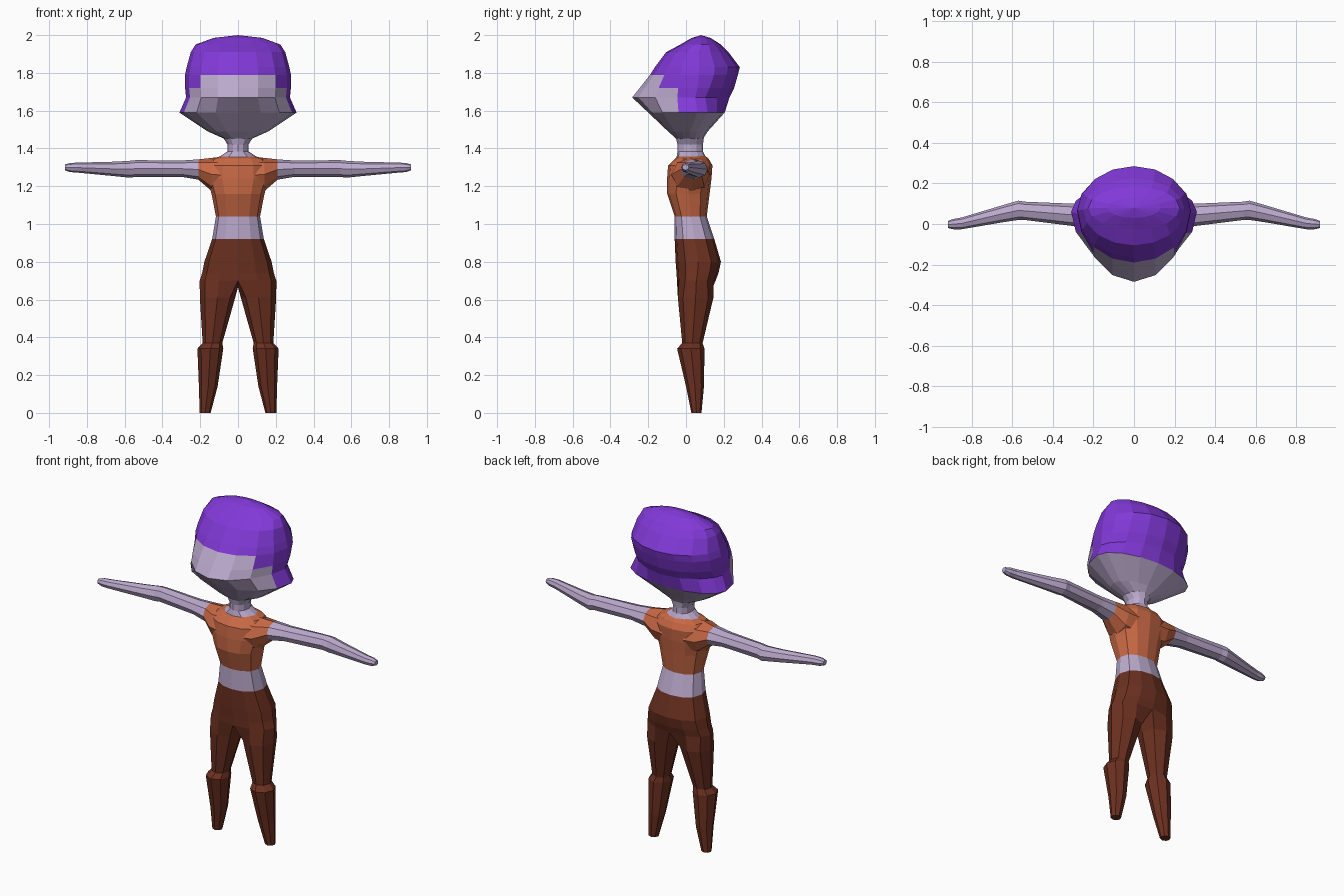
import bpy, bmesh
from math import sin, cos, pi, copysign

if "Cube" in bpy.data.objects:
    bpy.data.objects.remove(bpy.data.objects["Cube"])


def material(name, rgb):
    m = bpy.data.materials.new(name)
    m.diffuse_color = (*rgb, 1)
    m.use_nodes = True
    m.node_tree.nodes["Principled BSDF"].inputs["Base Color"].default_value = m.diffuse_color
    return m


SKIN = material("skin", (0.50, 0.40, 0.61))
HAIR = material("hair", (0.22, 0.04, 0.68))
TOP = material("top", (0.58, 0.14, 0.06))
PANTS = material("pants", (0.15, 0.03, 0.015))


def ring(z, hw, yf, yb, ym=None, p=1.0, n=12):
    """Horizontal oval starting at the front; p < 1 boxier, p > 1 more pointed."""
    ym = (yf + yb) / 2 if ym is None else ym
    pts = []
    for k in range(n):
        a = 2 * pi * k / n
        c = cos(a)
        if abs(c) < 1e-6:
            c = 0.0
        y = copysign(abs(c) ** p, c)
        pts.append((hw * sin(a), ym - y * ((ym - yf) if c > 0 else (yb - ym)), z))
    return pts


def loft(name, rings, mat, keep=None, start=False, end=False, flip=1):
    """Skin a list of equal rings; keep(i, j) chooses which quads are made."""
    bm = bmesh.new()
    vs = [[bm.verts.new((x * flip, y, z)) for x, y, z in r] for r in rings]
    n = len(rings[0])
    for i in range(len(rings) - 1):
        for j in range(n):
            if keep is None or keep(i, j):
                k = (j + 1) % n
                bm.faces.new((vs[i][j], vs[i][k], vs[i + 1][k], vs[i + 1][j]))
    if start:
        bm.faces.new(vs[0])
    if end:
        bm.faces.new(vs[-1])
    loose = [v for v in bm.verts if not v.link_faces]
    bmesh.ops.delete(bm, geom=loose, context='VERTS')
    bmesh.ops.remove_doubles(bm, verts=bm.verts[:], dist=1e-5)
    bmesh.ops.recalc_face_normals(bm, faces=bm.faces[:])
    me = bpy.data.meshes.new(name)
    bm.to_mesh(me)
    bm.free()
    me.materials.append(mat)
    ob = bpy.data.objects.new(name, me)
    bpy.context.collection.objects.link(ob)
    return ob


# Head and hair share one set of rings, split by face region
N = 16
head = [ring(*r, n=N) for r in [
    (1.45, 0.07, -0.05, 0.09, 0.02),
    (1.49, 0.16, -0.095, 0.115, 0.02),
    (1.59, 0.31, -0.20, 0.205, 0.06),
    (1.67, 0.275, -0.285, 0.23, 0.05, 1.3),
    (1.72, 0.28, -0.245, 0.255, 0.06, 1.15),
    (1.79, 0.28, -0.19, 0.275, 0.07),
    (1.83, 0.272, -0.165, 0.285, 0.07),
    (1.91, 0.25, -0.105, 0.225, 0.07),
    (1.95, 0.225, -0.03, 0.185, 0.08),
    (1.985, 0.13, 0.03, 0.13, 0.08),
    (2.0, 0.0, 0.08, 0.08, 0.08)]]


def is_skin(i, j):
    side = min(j, N - 1 - j)          # 0 beside the front centre line
    return i < 2 or (i < 4 and side < 3) or (i == 4 and side < 2)


loft("head", head, SKIN, is_skin)
loft("hair", head, HAIR, lambda i, j: not is_skin(i, j))

# Neck
loft("neck", [ring(*r) for r in [
    (1.355, 0.10, -0.05, 0.105), (1.385, 0.055, -0.045, 0.09),
    (1.42, 0.055, -0.045, 0.09), (1.46, 0.08, -0.055, 0.095)]], SKIN)

# Cropped top
loft("top", [ring(*r, None, 0.8) for r in [
    (1.04, 0.117, -0.06, 0.11), (1.16, 0.14, -0.10, 0.125),
    (1.24, 0.165, -0.10, 0.135), (1.31, 0.165, -0.095, 0.14),
    (1.345, 0.14, -0.06, 0.12), (1.362, 0.08, -0.04, 0.10)]], TOP)

# Bare midriff
loft("midriff", [ring(*r, None, 0.8) for r in [
    (0.92, 0.137, -0.06, 0.15), (1.04, 0.117, -0.06, 0.11)]], SKIN)

# Hips
hips = [ring(*r, None, 0.8) for r in [
    (0.70, 0.203, -0.048, 0.157), (0.74, 0.19, -0.05, 0.172),
    (0.80, 0.178, -0.055, 0.185), (0.92, 0.137, -0.06, 0.15)]]
loft("hips", hips, PANTS)


def leg_ring(z, x0, x1, y0, y1):
    """Eight-sided leg section, from inner front round the outside."""
    pts = []
    for k in range(8):
        a = -3 * pi / 4 + k * pi / 4
        pts.append(((x0 + x1) / 2 + (x1 - x0) / 2 * cos(a),
                    (y0 + y1) / 2 + (y1 - y0) / 2 * sin(a), z))
    return pts


def arm_ring(x, z0, z1, y0, y1):
    """Eight-sided arm section across x."""
    return [(x, (y0 + y1) / 2 + (y1 - y0) / 2 * cos(k * pi / 4),
             (z0 + z1) / 2 + (z1 - z0) / 2 * sin(k * pi / 4)) for k in range(8)]


# Each leg grows from half of the hip opening plus a crotch point
leg = [hips[0][:7] + [(0, 0.05, 0.665)]] + [leg_ring(*r) for r in [
    (0.61, 0.015, 0.202, -0.043, 0.145), (0.37, 0.083, 0.187, -0.02, 0.088),
    (0.34, 0.078, 0.215, -0.047, 0.098), (0.14, 0.108, 0.207, 0.0, 0.095),
    (0.0, 0.145, 0.203, 0.028, 0.082)]]

shoulder = [arm_ring(*r) for r in [
    (0.07, 1.16, 1.357, -0.085, 0.13), (0.14, 1.175, 1.35, -0.075, 0.125),
    (0.21, 1.235, 1.342, -0.03, 0.105)]]

arm = shoulder[-1:] + [arm_ring(*r) for r in [
    (0.30, 1.25, 1.336, -0.01, 0.10), (0.54, 1.25, 1.338, 0.02, 0.11),
    (0.57, 1.245, 1.335, 0.02, 0.115), (0.65, 1.253, 1.33, 0.008, 0.092),
    (0.85, 1.272, 1.325, -0.026, 0.032), (0.89, 1.275, 1.323, -0.026, 0.025),
    (0.917, 1.285, 1.315, -0.02, 0.015)]]

for s, side in ((1, "left"), (-1, "right")):
    loft(side + "_leg", leg, PANTS, end=True, flip=s)
    loft(side + "_shoulder", shoulder, TOP, flip=s)
    loft(side + "_arm", arm, SKIN, end=True, flip=s)
